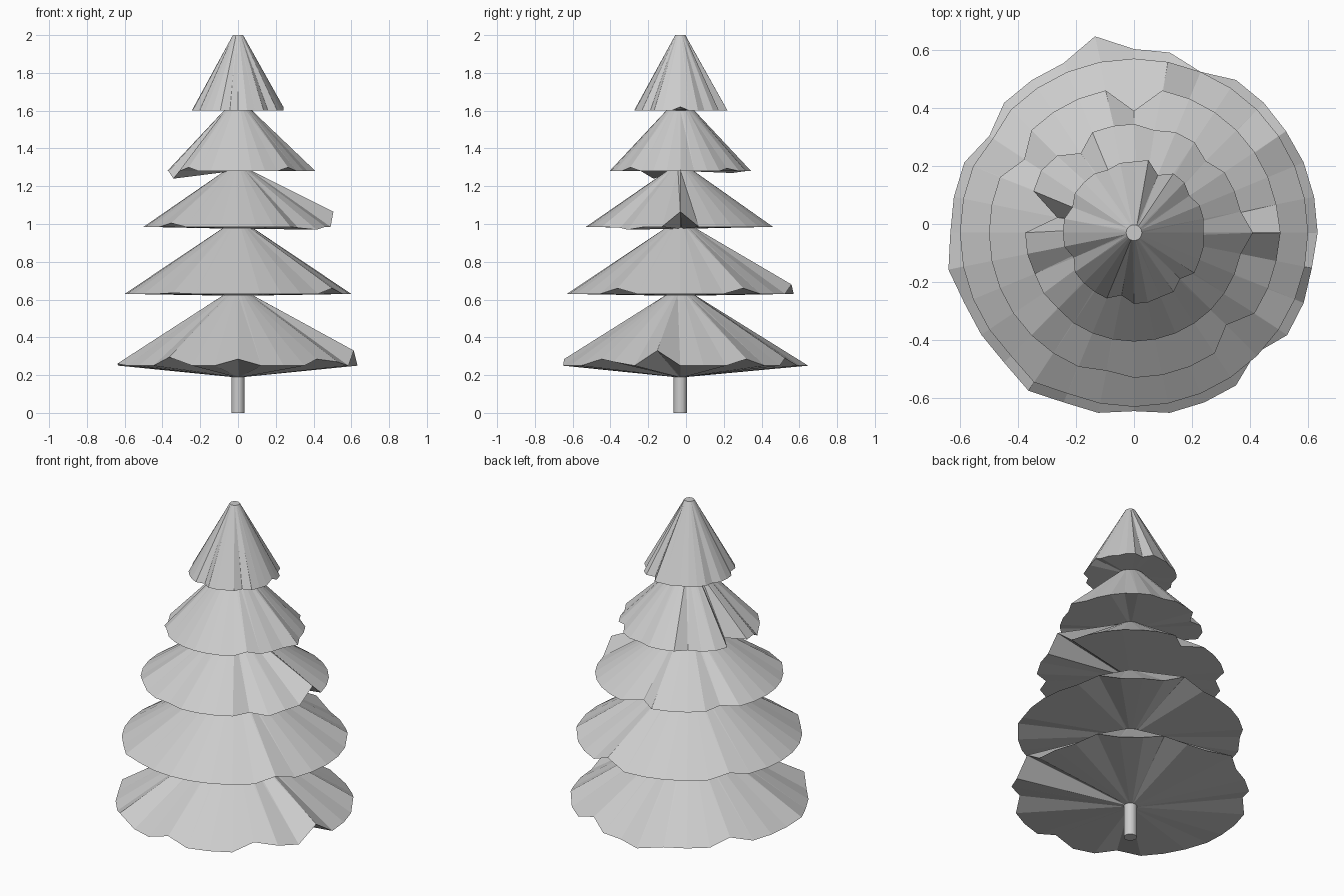
import bpy, bmesh
from math import cos, sin, tau

AXIS_Y = -0.03
SIDES = 32


def ring(bm, pts):
    return [bm.verts.new((r * cos(tau * i / SIDES), AXIS_Y + r * sin(tau * i / SIDES), z))
            for i, (r, z) in enumerate(pts)]


def make_tier(name, rim_r, rim_z, top_r, top_z, base_z, dents):
    """Faceted skirt with a ragged rim; dents = {rim index: (radius, z)}."""
    bm = bmesh.new()
    top = ring(bm, [(top_r, top_z)] * SIDES)
    rim = ring(bm, [dents.get(i, (rim_r, rim_z)) for i in range(SIDES)])
    base = ring(bm, [(0.033, base_z)] * SIDES)
    for a, b in ((top, rim), (rim, base)):
        for i in range(SIDES):
            j = (i + 1) % SIDES
            # triangulated so bent facets stay flat
            bm.faces.new((a[i], b[i], b[j]))
            bm.faces.new((a[i], b[j], a[j]))
    bm.faces.new(top)
    bm.faces.new(base[::-1])
    bmesh.ops.recalc_face_normals(bm, faces=bm.faces)
    mesh = bpy.data.meshes.new(name)
    bm.to_mesh(mesh)
    bm.free()
    bpy.context.collection.objects.link(bpy.data.objects.new(name, mesh))


# Foliage tiers, bottom to top
make_tier("bottom_foliage", 0.633, 0.25, 0.075, 0.625, 0.19, {
    3: (0.63, 0.285), 6: (0.60, 0.29), 9: (0.69, 0.25), 13: (0.60, 0.28),
    17: (0.652, 0.26), 21: (0.655, 0.295), 24: (0.615, 0.285),
    28: (0.59, 0.285), 29: (0.635, 0.27), 31: (0.625, 0.33)})
make_tier("lower_foliage", 0.60, 0.63, 0.07, 0.985, 0.62, {
    3: (0.60, 0.66), 7: (0.60, 0.68), 13: (0.585, 0.65),
    21: (0.62, 0.635), 29: (0.60, 0.66)})
make_tier("middle_foliage", 0.50, 0.985, 0.065, 1.285, 0.975, {
    0: (0.505, 1.065), 8: (0.42, 0.985), 13: (0.455, 0.99),
    20: (0.50, 1.005), 23: (0.485, 0.985), 28: (0.45, 0.98), 29: (0.50, 0.97)})
make_tier("upper_foliage", 0.375, 1.28, 0.075, 1.60, 1.28, {
    0: (0.41, 1.28), 4: (0.35, 1.295), 7: (0.36, 1.28), 11: (0.33, 1.27),
    13: (0.385, 1.28), 15: (0.27, 1.28), 18: (0.37, 1.24),
    20: (0.37, 1.30), 28: (0.375, 1.30)})
make_tier("top_foliage", 0.245, 1.60, 0.027, 2.0, 1.605, {
    0: (0.24, 1.62), 3: (0.23, 1.6), 6: (0.215, 1.6), 7: (0.255, 1.6),
    10: (0.235, 1.6), 14: (0.23, 1.6), 18: (0.225, 1.6), 23: (0.22, 1.6),
    26: (0.24, 1.6), 28: (0.225, 1.6), 29: (0.25, 1.6)})

# Trunk
bpy.ops.mesh.primitive_cylinder_add(vertices=SIDES, radius=0.035, depth=0.2,
                                    location=(0, AXIS_Y, 0.1))
bpy.context.object.name = "trunk"
